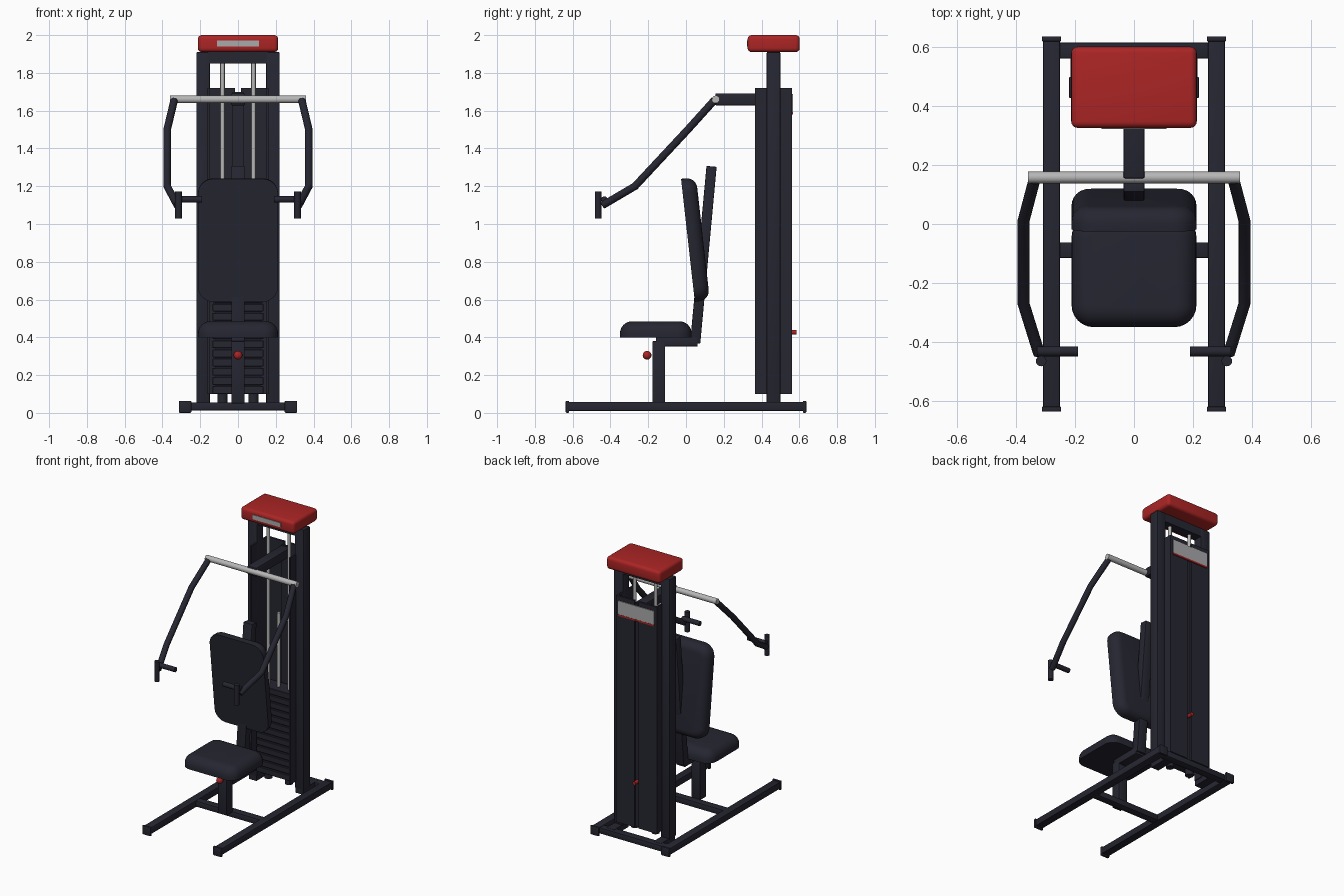
import bpy, bmesh, math
from mathutils import Vector

cube = bpy.data.objects.get("Cube")
if cube:
    bpy.data.objects.remove(cube, do_unlink=True)


def material(name, rgb, rough=0.5):
    m = bpy.data.materials.new(name)
    m.use_nodes = True
    m.diffuse_color = (*rgb, 1)
    node = m.node_tree.nodes["Principled BSDF"]
    node.inputs["Base Color"].default_value = (*rgb, 1)
    node.inputs["Roughness"].default_value = rough
    return m


DARK = material("dark navy", (0.019, 0.019, 0.031))
RED = material("red", (0.41, 0.018, 0.018))
STEEL = material("steel grey", (0.47, 0.47, 0.47))
LABEL = material("label grey", (0.4, 0.4, 0.41))


def finish(bm, name, mat, smooth=False):
    bmesh.ops.recalc_face_normals(bm, faces=bm.faces)
    mesh = bpy.data.meshes.new(name)
    bm.to_mesh(mesh)
    bm.free()
    mesh.materials.append(mat)
    ob = bpy.data.objects.new(name, mesh)
    bpy.context.collection.objects.link(ob)
    if smooth:
        bpy.ops.object.select_all(action="DESELECT")
        ob.select_set(True)
        bpy.context.view_layer.objects.active = ob
        bpy.ops.object.shade_smooth_by_angle(angle=math.radians(35))
    return ob


def box(name, x, y, z, mat=DARK, bevel=0.0, segments=2):
    """Box given by its (min, max) range on each axis."""
    bm = bmesh.new()
    bmesh.ops.create_cube(bm, size=1)
    for v in bm.verts:
        v.co = [(a + b) / 2 + c * (b - a) for (a, b), c in zip((x, y, z), v.co)]
    if bevel:
        bmesh.ops.bevel(bm, geom=bm.edges[:], offset=bevel, segments=segments,
                        profile=0.5, affect="EDGES")
    return finish(bm, name, mat, bevel > 0)


def tube(name, points, radius, mat=DARK, sides=16):
    """Round tube swept along points with mitred bends."""
    pts = [Vector(p) for p in points]
    dirs = [(b - a).normalized() for a, b in zip(pts, pts[1:])]
    bm = bmesh.new()
    side = dirs[0].orthogonal().normalized()
    up = dirs[0].cross(side)
    ring = []
    for i in range(sides):
        t = math.tau * i / sides
        ring.append(pts[0] + radius * (side * math.cos(t) + up * math.sin(t)))
    rings = [[bm.verts.new(p) for p in ring]]
    for i, d in enumerate(dirs):
        plane = (d + dirs[i + 1]).normalized() if i + 1 < len(dirs) else d
        ring = [p + d * ((pts[i + 1] - p).dot(plane) / d.dot(plane)) for p in ring]
        rings.append([bm.verts.new(p) for p in ring])
    for a, b in zip(rings, rings[1:]):
        for i in range(sides):
            j = (i + 1) % sides
            bm.faces.new((a[i], a[j], b[j], b[i]))
    bm.faces.new(rings[0])
    bm.faces.new(rings[-1])
    return finish(bm, name, mat, True)


def ball(name, centre, radius, mat):
    bm = bmesh.new()
    bmesh.ops.create_uvsphere(bm, u_segments=20, v_segments=12, radius=radius)
    bmesh.ops.translate(bm, vec=centre, verts=bm.verts)
    return finish(bm, name, mat, True)


def cushion(name, width, length, thick, corner, round_top):
    """Flat-bottomed pad with rounded corners and a softened upper rim."""
    bm = bmesh.new()
    bmesh.ops.create_cube(bm, size=1)
    bmesh.ops.scale(bm, vec=(width, length, thick), verts=bm.verts)
    upright = [e for e in bm.edges
               if abs(e.verts[0].co.z - e.verts[1].co.z) > thick / 2]
    bmesh.ops.bevel(bm, geom=upright, offset=corner, segments=6,
                    profile=0.5, affect="EDGES")
    rim = [e for e in bm.edges if all(v.co.z > thick * 0.49 for v in e.verts)]
    bmesh.ops.bevel(bm, geom=rim, offset=round_top, segments=6,
                    profile=0.5, affect="EDGES")
    return finish(bm, name, DARK, True)


def span(centre, half):
    return (centre - half, centre + half)


# Floor frame
for s, side in ((1, "left"), (-1, "right")):
    box(f"{side}_floor_rail", span(s * 0.28, 0.029), (-0.625, 0.625), (0.01, 0.058), bevel=0.005)
    for y, end in ((-0.628, "front"), (0.628, "rear")):
        box(f"{side}_{end}_rail_cap", span(s * 0.28, 0.033), span(y, 0.009), (0, 0.064), bevel=0.005)
    box(f"{side}_upright_foot", span(s * 0.185, 0.03), (0.43, 0.59), (0.015, 0.056))
box("rear_crossbar", (-0.26, 0.26), (0.562, 0.616), (0.013, 0.055), bevel=0.004)
box("seat_crossbar", (-0.26, 0.26), (-0.115, -0.062), (0.013, 0.055), bevel=0.004)

# Tower uprights, head beam and cap
for s, side in ((1, "left"), (-1, "right")):
    box(f"{side}_upright", span(s * 0.185, 0.036), (0.427, 0.5), (0.05, 1.91), bevel=0.006)
box("head_beam", (-0.16, 0.16), (0.43, 0.497), (1.85, 1.91))
box("tower_cap", (-0.213, 0.213), (0.326, 0.602), (1.91, 2.0), RED, bevel=0.022, segments=4)
box("cap_label", (-0.11, 0.11), (0.322, 0.33), (1.94, 1.972), LABEL)

# Weight stack with guide rods and selector rod
PLATES, BASE, PITCH = 13, 0.1, 0.0485
for i in range(PLATES):
    z = BASE + i * PITCH
    box(f"weight_plate_{i + 1}", (-0.135, 0.135), (0.4, 0.52), (z, z + PITCH - 0.007), bevel=0.003, segments=1)
box("stack_core", (-0.12, 0.12), (0.41, 0.51), (BASE, 0.72))
for s, side in ((1, "left"), (-1, "right")):
    tube(f"{side}_guide_rod", [(s * 0.082, 0.46, 0.06), (s * 0.082, 0.46, 1.86)], 0.012, STEEL)
    tube(f"{side}_rod_foot", [(s * 0.082, 0.46, 0.05), (s * 0.082, 0.46, 0.1)], 0.027)
tube("selector_rod", [(0, 0.46, 0.7), (0, 0.46, 1.25)], 0.012, STEEL)

# Rear shroud: two folded halves with a centre slot
for s, side in ((1, "left"), (-1, "right")):
    box(f"{side}_shroud_side", span(s * 0.155, 0.006), (0.365, 0.56), (0.1, 1.72))
    box(f"{side}_shroud_back", span(s * 0.087, 0.07), (0.546, 0.56), (0.1, 1.72))
box("shroud_slot_strip", (-0.03, 0.03), (0.536, 0.546), (0.1, 1.7))
box("shroud_label", (-0.142, 0.142), (0.559, 0.566), (1.592, 1.688), LABEL)
box("shroud_label_stripe", (-0.142, 0.142), (0.559, 0.567), (1.58, 1.592), RED)
tube("selector_pin", [(0, 0.53, 0.427), (0, 0.586, 0.427)], 0.013, RED)

# Press arm
box("arm_beam", (-0.036, 0.036), (0.155, 0.55), (1.628, 1.692), bevel=0.006)
tube("arm_crossbar", [(-0.36, 0.158, 1.66), (0.36, 0.158, 1.66)], 0.02, STEEL, 20)
for s, side in ((1, "left"), (-1, "right")):
    tube(f"{side}_press_arm", [(s * 0.338, 0.15, 1.655), (s * 0.375, 0.01, 1.5),
                               (s * 0.375, -0.27, 1.2), (s * 0.322, -0.44, 1.1)], 0.02)
    tube(f"{side}_upright_grip", [(s * 0.315, -0.465, 1.03), (s * 0.315, -0.465, 1.172)], 0.018)
    tube(f"{side}_inner_grip", [(s * 0.33, -0.432, 1.13), (s * 0.19, -0.432, 1.13)], 0.017)

# Seat and its support
seat = cushion("seat", 0.424, 0.38, 0.085, 0.075, 0.065)
seat.location = (0, -0.16, 0.4425)
box("seat_post", (-0.035, 0.035), (-0.178, -0.11), (0.05, 0.38), bevel=0.004)
box("seat_arm", (-0.035, 0.035), (-0.16, 0.062), (0.352, 0.402), bevel=0.004)
ball("seat_knob", (0, -0.206, 0.305), 0.023, RED)

# Backrest and its leaning post
backrest = cushion("backrest", 0.424, 0.655, 0.08, 0.08, 0.055)
backrest.location = (0, 0.05, 0.918)
backrest.rotation_euler.x = math.radians(-83.6)
post = box("backrest_post", (-0.035, 0.035), (-0.027, 0.027), (-0.47, 0.47), bevel=0.004)
post.location = (0, 0.092, 0.837)
post.rotation_euler.x = math.radians(-5.3)
